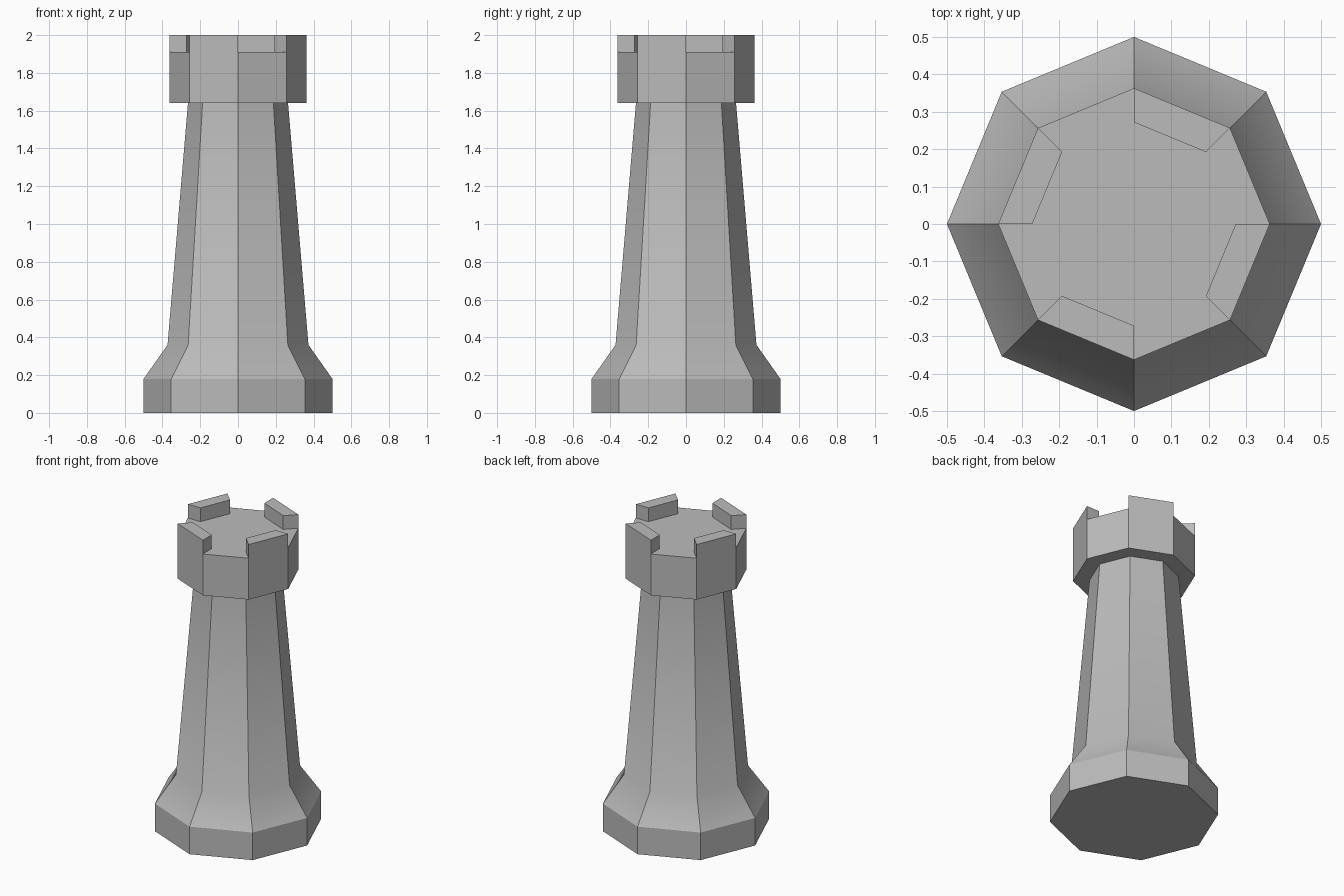
import bpy, bmesh
from math import cos, sin, radians

cube = bpy.data.objects.get("Cube")
if cube:
    bpy.data.objects.remove(cube)

SIDES = 8
STEP = 360 / SIDES

stone = bpy.data.materials.new("grey stone")
stone.use_nodes = True
GREY = (0.5, 0.5, 0.5, 1)
stone.diffuse_color = GREY
stone.node_tree.nodes["Principled BSDF"].inputs["Base Color"].default_value = GREY


def polar(r, degrees, z):
    a = radians(degrees)
    return (r * cos(a), r * sin(a), z)


def finish(name, bm):
    bmesh.ops.recalc_face_normals(bm, faces=bm.faces)
    mesh = bpy.data.meshes.new(name)
    bm.to_mesh(mesh)
    bm.free()
    mesh.materials.append(stone)
    obj = bpy.data.objects.new(name, mesh)
    bpy.context.collection.objects.link(obj)
    bpy.ops.object.select_all(action="DESELECT")
    obj.select_set(True)
    bpy.context.view_layer.objects.active = obj
    bpy.ops.object.shade_smooth_by_angle(angle=radians(30))
    return obj


def loft(bm, rings):
    """Close a stack of equal-sized rings into a solid."""
    loops = [[bm.verts.new(p) for p in ring] for ring in rings]
    n = len(loops[0])
    for low, high in zip(loops, loops[1:]):
        for i in range(n):
            j = (i + 1) % n
            bm.faces.new((low[i], low[j], high[j], high[i]))
    bm.faces.new(loops[0][::-1])
    bm.faces.new(loops[-1])


# Tower body: plinth, flare, tapered shaft, overhanging head
profile = [(0.5, 0), (0.5, 0.18), (0.373, 0.36), (0.265, 1.64),
           (0.363, 1.64), (0.363, 1.91)]
bm = bmesh.new()
loft(bm, [[polar(r, i * STEP, z) for i in range(SIDES)] for r, z in profile])
finish("tower_body", bm)

# Battlements: a block on every second side of the head
bm = bmesh.new()
for i in range(1, SIDES, 2):
    a, b = i * STEP, (i + 1) * STEP
    loft(bm, [[polar(0.272, a, z), polar(0.363, a, z),
               polar(0.363, b, z), polar(0.272, b, z)] for z in (1.91, 2.0)])
finish("battlements", bm)
